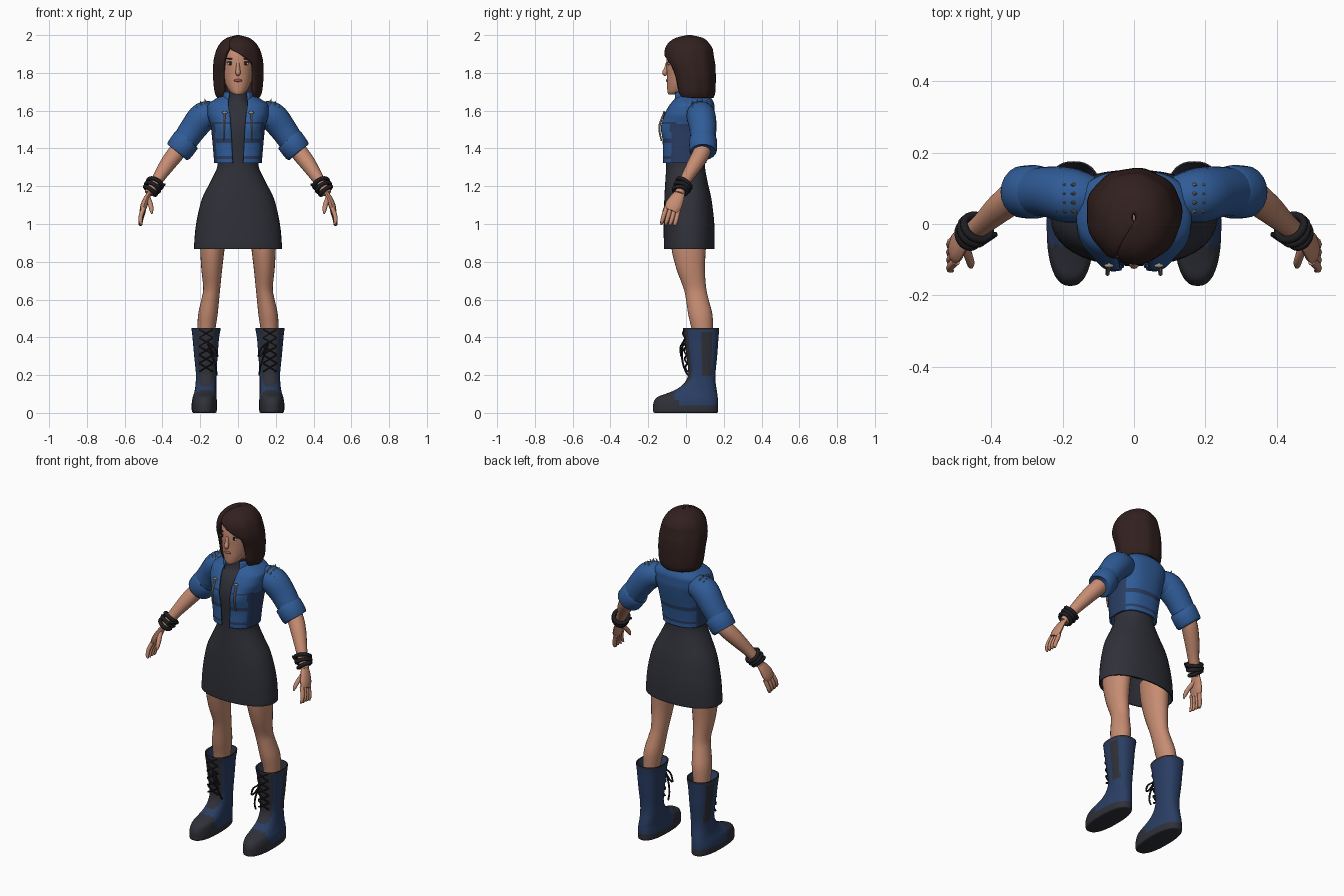
import bpy, bmesh, math
from mathutils import Vector, Matrix


def material(name, rgb):
    lin = [((c / 255 + 0.055) / 1.055) ** 2.4 for c in rgb]
    m = bpy.data.materials.new(name)
    m.diffuse_color = (*lin, 1)
    return m


SKIN = material("skin", (198, 140, 114))
HAIR = material("dark brown hair", (50, 33, 31))
DENIM = material("denim blue", (48, 92, 152))
NAVY = material("navy", (42, 62, 100))
CHARCOAL = material("charcoal", (48, 49, 57))
BLACK = material("black leather", (30, 30, 34))
METAL = material("grey metal", (150, 146, 132))
WHITE = material("eye white", (205, 200, 195))
LIPS = material("lip red", (160, 92, 84))


def smooth_path(pts, steps):
    """Catmull-Rom through rows of numbers, clamped so it never overshoots."""
    out = []
    for i in range(len(pts) - 1):
        a, b, c, d = pts[max(i - 1, 0)], pts[i], pts[i + 1], pts[min(i + 2, len(pts) - 1)]
        for s in range(steps):
            t = s / steps
            row = []
            for p, q, r, w in zip(a, b, c, d):
                v = 0.5 * (2*q + (r-p)*t + (2*p-5*q+4*r-w)*t*t + (3*q-p-3*r+w)*t**3)
                row.append(min(max(v, min(q, r)), max(q, r)))
            out.append(row)
    out.append(list(pts[-1]))
    return out


def finish(name, bm, mats, mirror=False, thick=0, paint=None, angle=50):
    bm.normal_update()
    if paint:
        for f in bm.faces:
            f.material_index = paint(f.calc_center_median(), f.normal)
    mesh = bpy.data.meshes.new(name)
    bm.to_mesh(mesh)
    bm.free()
    ob = bpy.data.objects.new(name, mesh)
    bpy.context.collection.objects.link(ob)
    for m in mats:
        mesh.materials.append(m)
    if thick:
        mod = ob.modifiers.new("thickness", 'SOLIDIFY')
        mod.thickness, mod.offset = thick, -1
    if mirror:
        ob.modifiers.new("mirror", 'MIRROR').use_clip = False
    bpy.ops.object.select_all(action='DESELECT')
    ob.select_set(True)
    bpy.context.view_layer.objects.active = ob
    bpy.ops.object.shade_smooth_by_angle(angle=math.radians(angle))
    return ob


def skin_rings(bm, rings, cap):
    vs = [[bm.verts.new(p) for p in r] for r in rings]
    for a, b in zip(vs, vs[1:]):
        for j in range(len(a) - 1):
            bm.faces.new((a[j], a[j+1], b[j+1], b[j]))
    if cap:
        bm.faces.new(vs[0][:-1][::-1])
        bm.faces.new(vs[-1][:-1])
        bmesh.ops.remove_doubles(bm, verts=bm.verts, dist=1e-5)
        bmesh.ops.recalc_face_normals(bm, faces=bm.faces)


def body(name, rows, mats, n=32, p=2.0, steps=4, cap=True, warp=None, **kw):
    """Stack of level oval rings: z, x0, x1, front y, back y [, opening x left, right]."""
    rings = []
    for z, x0, x1, yf, yb, *gap in smooth_path(rows, steps):
        cx, rx, cy, ry = (x0+x1)/2, (x1-x0)/2, (yf+yb)/2, (yb-yf)/2
        gl, gr = gap or (cx, cx)
        ang = lambda g: math.copysign(math.asin(min(abs((g-cx)/rx), 1) ** (p/2)), g - cx)
        t0, t1 = ang(gr), 2 * math.pi + ang(gl)
        ring = []
        for j in range(n + 1):
            t = t0 + (t1 - t0) * j / n
            s, c = math.sin(t), math.cos(t)
            v = Vector((cx + rx * math.copysign(abs(s) ** (2/p), s),
                        cy - ry * math.copysign(abs(c) ** (2/p), c), z))
            ring.append(warp(v, t) if warp else v)
        rings.append(ring)
    bm = bmesh.new()
    skin_rings(bm, rings, cap)
    return finish(name, bm, mats, **kw)


def tube(name, rows, mat, n=12, flat=1.0, steps=4, mirror=True):
    """Round limb along a path: x, y, z, radius."""
    rows = smooth_path(rows, steps)
    pts = [Vector(r[:3]) for r in rows]
    rings = []
    for i, (c, r) in enumerate(zip(pts, rows)):
        d = (pts[min(i+1, len(pts)-1)] - pts[max(i-1, 0)]).normalized()
        ref = Vector((1, 0, 0)) if abs(d.y) > 0.9 else Vector((0, 1, 0))
        u = (ref - ref.dot(d) * d).normalized()
        v = d.cross(u) * flat
        rings.append([c + r[3] * (u * math.cos(k*math.tau/n) + v * math.sin(k*math.tau/n))
                      for k in range(n + 1)])
    bm = bmesh.new()
    skin_rings(bm, rings, True)
    return finish(name, bm, [mat], mirror=mirror)


def blob(name, loc, size, mat, mirror=True, rot=0):
    bm = bmesh.new()
    bmesh.ops.create_uvsphere(bm, u_segments=12, v_segments=8, radius=1)
    bm.transform(Matrix.Translation(loc) @ Matrix.Rotation(rot, 4, 'Y') @ Matrix.Diagonal((*size, 1)))
    finish(name, bm, [mat], mirror=mirror)


# Head and face
body("head", [(1.685, -.02, .02, -.092, -.04), (1.70, -.042, .042, -.098, 0), (1.74, -.066, .066, -.101, .06),
              (1.80, -.082, .082, -.102, .10), (1.86, -.086, .086, -.104, .11), (1.92, -.08, .08, -.09, .11),
              (1.97, -.045, .045, -.03, .07)], [SKIN])
tube("neck", [(0, .03, 1.62, .045), (0, .015, 1.77, .045)], SKIN, n=16, mirror=False)
tube("nose", [(0, -.098, 1.855, .008), (0, -.106, 1.82, .011), (0, -.112, 1.80, .014),
              (0, -.103, 1.788, .008)], SKIN, mirror=False)
blob("eye", (.041, -.090, 1.848), (.016, .006, .008), WHITE)
blob("iris", (.040, -.095, 1.848), (.007, .003, .007), BLACK)
blob("eyelash", (.042, -.092, 1.857), (.019, .006, .003), BLACK)
blob("eyebrow", (.042, -.092, 1.875), (.021, .005, .004), HAIR, rot=-.1)
blob("lips", (0, -.099, 1.760), (.021, .008, .008), LIPS, mirror=False)


# Bobbed hair with a side-swept fringe
def locks(v, t):
    k = 1 + .012 * math.sin(9 * t) * min(1, (2.0 - v.z) * 10)
    return Vector((v.x * k, .02 + (v.y - .02) * k, v.z))


body("hair", [(1.668, -.112, .112, -.05, .145, -.085, .085), (1.70, -.126, .126, -.065, .155, -.08, .082),
              (1.78, -.134, .134, -.08, .157, -.08, .082), (1.84, -.133, .133, -.105, .155, -.08, .08),
              (1.87, -.130, .130, -.112, .15, -.076, .055), (1.90, -.123, .123, -.114, .145, -.068, .01),
              (1.93, -.112, .112, -.11, .14, -.052, -.04), (1.96, -.092, .092, -.092, .12, -.045, -.045),
              (1.985, -.06, .06, -.055, .09, -.03, -.03), (2.0, -.008, .008, .005, .03, 0, 0)],
     [HAIR], n=64, cap=False, warp=locks, thick=.02)

# High-necked dress with hollow skirt
body("dress", [(1.02, -.17, .17, -.08, .11), (.875, -.222, .222, -.105, .14), (.868, -.23, .23, -.114, .149),
               (.88, -.233, .233, -.117, .152), (1.0, -.222, .222, -.118, .15), (1.13, -.192, .192, -.115, .135),
               (1.22, -.148, .148, -.110, .115), (1.31, -.108, .108, -.105, .10), (1.40, -.112, .112, -.108, .105),
               (1.50, -.12, .12, -.112, .12), (1.59, -.11, .11, -.085, .12), (1.64, -.062, .062, -.045, .09),
               (1.695, -.052, .052, -.038, .07)], [CHARCOAL], n=40, p=2.2)


# Cropped denim jacket, open at the front
def bust(v, t):
    if v.y < 0:
        v.y -= .017 * math.exp(-((abs(v.x) - .075) / .045) ** 2 - ((v.z - 1.505) / .05) ** 2)
    return v


def jacket_paint(c, n):
    seam = abs(c.z - 1.44) < .006 or abs(c.z - 1.352) < .005 or (abs(c.z - 1.535) < .006 and n.y < -.3)
    side = abs(n.x) > .85 and c.z < 1.53
    return 1 if seam or side else 0


body("jacket", [(1.322, -.126, .126, -.122, .108, -.028, .028), (1.36, -.129, .129, -.124, .11, -.03, .03),
                (1.44, -.136, .136, -.124, .122, -.033, .033), (1.52, -.145, .145, -.124, .14, -.037, .037),
                (1.58, -.162, .162, -.115, .15, -.043, .043), (1.63, -.160, .160, -.09, .15, -.05, .05),
                (1.665, -.115, .115, -.06, .135, -.05, .05), (1.685, -.075, .075, -.045, .11, -.05, .05)],
     [DENIM, NAVY], n=64, p=2.5, steps=7, cap=False, warp=bust, thick=.01, paint=jacket_paint)
body("jacket_collar", [(1.635, -.098, .098, -.082, .125, -.055, .055), (1.70, -.082, .082, -.072, .10, -.05, .05)],
     [DENIM], cap=False, thick=.01)
tube("sleeve", [(.12, .07, 1.58, .065), (.18, .08, 1.57, .077), (.24, .09, 1.50, .071), (.30, .09, 1.41, .064)],
     DENIM, n=24)
tube("sleeve_cuff", [(.268, .09, 1.45, .066), (.274, .09, 1.443, .075), (.314, .09, 1.388, .073),
                     (.32, .09, 1.38, .064)], DENIM, n=20, steps=2)
tube("jacket_zip", [(.07, -.113, 1.595, .005), (.074, -.138, 1.53, .006), (.075, -.140, 1.49, .005),
                    (.077, -.130, 1.44, .004)], METAL, n=6)
blob("zip_pull", (.07, -.117, 1.59), (.014, .006, .008), METAL)

# Shoulder spikes
bm = bmesh.new()
for x, z, size in ((.168, 1.645, 1.3), (.193, 1.640, .9), (.213, 1.620, .8)):
    for y in (.035, .06, .085, .11):
        rise = z - 6 * (y - .075) ** 2
        place = Matrix.Translation((x, y, rise)) @ Matrix.Rotation(.45, 4, 'Y')
        bmesh.ops.create_cone(bm, cap_ends=True, segments=8, radius1=.009 * size, radius2=.001,
                              depth=.032 * size, matrix=place)
finish("shoulder_spikes", bm, [METAL], mirror=True, angle=30)

# Arms and hands
tube("forearm", [(.27, .09, 1.45, .045), (.32, .085, 1.385, .046), (.37, .05, 1.32, .042), (.42, .005, 1.245, .032),
                 (.457, -.025, 1.185, .026), (.47, -.035, 1.16, .025)], SKIN, n=16)
tube("palm", [(.462, -.028, 1.175, .024), (.482, -.045, 1.14, .036), (.497, -.065, 1.10, .044),
              (.506, -.078, 1.07, .036)], SKIN, n=12, flat=.42)
for i in range(4):
    tube("finger", [(.499, -.104 + .021*i, 1.085 - .005*i, .012), (.514, -.118 + .022*i, 1.045 - .008*i, .0115),
                    (.516, -.127 + .022*i, 1.012 - .005*i, .010), (.508, -.132 + .022*i, .994 + .003*abs(i-1), .004)],
         SKIN, n=8, steps=2)
tube("thumb", [(.478, -.055, 1.14, .014), (.464, -.09, 1.105, .013), (.458, -.112, 1.075, .011),
               (.457, -.122, 1.055, .004)], SKIN, n=8, steps=2)

# Leather wrist bands
axis = Vector((.5, -.4, -.77))
for k, (s, r) in enumerate(((-.025, .046), (0, .045), (.024, .041))):
    spin = (axis + Vector((.0, .25 * (k - 1), .12 * (k - 1)))).to_track_quat('Z', 'Y').to_matrix().to_4x4()
    place = Matrix.Translation(Vector((.452, -.02, 1.195)) + axis * s) @ spin
    bpy.ops.mesh.primitive_torus_add(major_segments=20, minor_segments=8, major_radius=r - .005, minor_radius=.011)
    band = bpy.context.object
    band.name = "wrist_band"
    band.data.transform(place)
    band.data.materials.append(BLACK)
    band.modifiers.new("mirror", 'MIRROR')
    bpy.ops.object.shade_smooth_by_angle(angle=math.radians(50))
tube("band_strap", [(.43, -.055, 1.20, .009), (.40, -.035, 1.205, .009), (.385, -.028, 1.21, .006)], BLACK, n=6)

# Legs
body("leg", [(.97, .06, .20, -.08, .11), (.87, .071, .20, -.077, .105), (.76, .084, .194, -.05, .10),
             (.66, .094, .184, -.013, .107), (.60, .10, .194, 0, .12), (.52, .108, .211, .012, .14),
             (.44, .12, .214, .03, .142), (.36, .13, .21, .04, .14)], [SKIN], n=24, mirror=True)


# Laced boots: charcoal sole, toe, tongue and side strap on navy
def boot_paint(c, n):
    sole, toe = c.z < .035, c.y < -.06 + .4 * max(0, .1 - c.z)
    tongue = n.y < -.6 and c.z > .1
    strap = n.x > .6 and .08 < c.y < .135 and .2 < c.z < .43
    collar = c.z > .435
    return 1 if sole or toe or tongue or strap or collar else 0


body("boot", [(0, .122, .235, -.165, .162), (.008, .113, .244, -.174, .17), (.05, .112, .245, -.173, .17),
              (.082, .113, .24, -.155, .168), (.10, .114, .234, -.11, .166), (.125, .115, .228, -.05, .162),
              (.16, .115, .224, -.008, .157), (.21, .114, .223, .012, .156), (.30, .108, .232, .002, .165),
              (.40, .10, .241, -.01, .172), (.445, .092, .246, -.016, .176), (.45, .096, .242, -.012, .172),
              (.40, .115, .225, .01, .155)], [NAVY, CHARCOAL], n=40, p=2.4, steps=4, mirror=True, paint=boot_paint)
for k in range(5):
    z = .22 + .045 * k
    y = .004 - .07 * max(0, z - .21)
    for s in (-1, 1):
        tube("boot_lace", [(.169 - .035*s, y + .004, z, .005), (.169, y - .008, z + .02, .005),
                           (.169 + .035*s, y + .002, z + .04, .005)], BLACK, n=6, steps=2)
tube("lace_bow", [(.165, -.015, .375, .005), (.125, -.03, .345, .005), (.108, -.025, .30, .005),
                  (.125, -.022, .31, .005), (.16, -.015, .37, .005)], BLACK, n=6)
tube("lace_end", [(.16, -.015, .37, .005), (.135, -.022, .30, .005), (.118, -.01, .24, .005),
                  (.112, .01, .20, .005)], BLACK, n=6)
